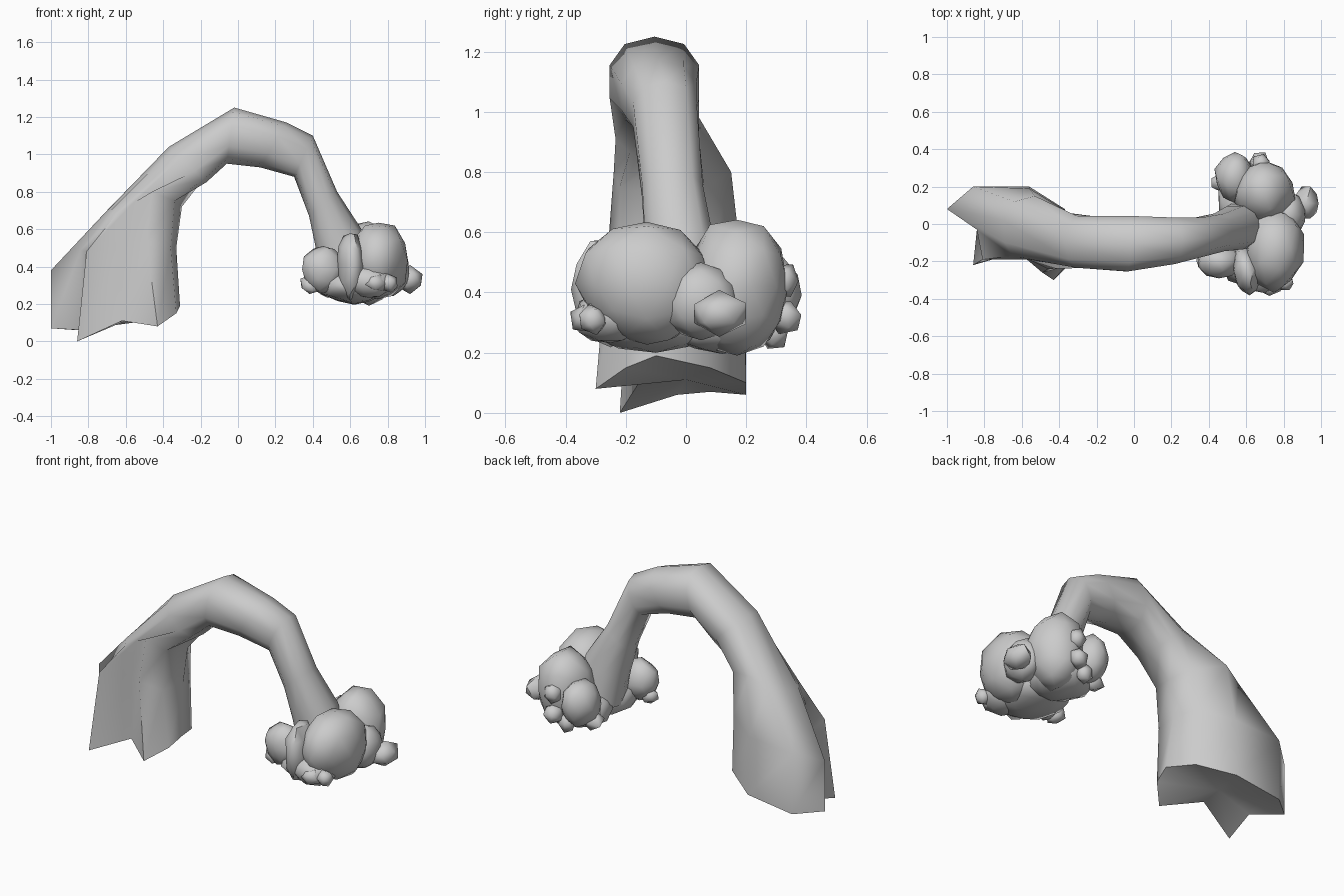
import bpy, bmesh, math, random
from mathutils import Vector, Euler

if "Cube" in bpy.data.objects:
    bpy.data.objects.remove(bpy.data.objects["Cube"])

random.seed(4)
N = 10  # sides of the trunk


def finish(bm, name, angle):
    bmesh.ops.recalc_face_normals(bm, faces=bm.faces)
    me = bpy.data.meshes.new(name)
    bm.to_mesh(me)
    bm.free()
    ob = bpy.data.objects.new(name, me)
    bpy.context.collection.objects.link(ob)
    bpy.ops.object.select_all(action='DESELECT')
    ob.select_set(True)
    bpy.context.view_layer.objects.active = ob
    bpy.ops.object.shade_smooth_by_angle(angle=math.radians(angle))
    return ob


def arch_ring(outer, inner, y0, y1):
    """Slightly boxy section between an outer and an inner (x, z) point of the arch."""
    o, i = Vector((outer[0], 0, outer[1])), Vector((inner[0], 0, inner[1]))
    c, d = (o + i) / 2, (o - i) / 2
    c.y = (y0 + y1) / 2
    ring = []
    for k in range(N):
        a = 2 * math.pi * k / N
        ca, sa = (math.copysign(abs(f) ** .85, f) for f in (math.cos(a), math.sin(a)))
        ring.append(c + d * ca + Vector((0, -(y1 - y0) / 2 * sa, 0)))
    return ring


# Flared, root-like foot of the trunk
rings = [
    [(-1, .08, .07), (-.84, -.03, .06), (-.86, -.22, 0), (-.62, -.15, .11), (-.43, -.3, .08),
     (-.33, -.2, .15), (-.31, -.1, .19), (-.37, .08, .15), (-.56, .2, .1), (-.86, .2, .06)],
    [(-1, .08, .38), (-.84, -.03, .49), (-.81, -.19, .48), (-.62, -.15, .5), (-.49, -.26, .54),
     (-.36, -.22, .5), (-.33, -.06, .5), (-.38, .08, .5), (-.56, .19, .45), (-.86, .2, .43)],
    [(-.7, .02, .7), (-.69, -.1, .69), (-.65, -.17, .68), (-.56, -.19, .74), (-.46, -.24, .8),
     (-.34, -.22, .75), (-.3, -.06, .72), (-.36, .06, .75), (-.53, .15, .8), (-.64, .12, .74)],
]
# Arched upper trunk
rings += [arch_ring(*r) for r in [
    ((-.37, 1.04), (-.17, .85), -.24, .05),
    ((-.02, 1.25), (-.06, .95), -.26, .05),
    ((.26, 1.17), (.12, .93), -.22, .04),
    ((.4, 1.1), (.3, .88), -.18, .04),
    ((.53, .8), (.38, .67), -.15, .06),
    ((.66, .6), (.42, .48), -.14, .1),
    ((.72, .35), (.45, .3), -.13, .12),
]]
bm = bmesh.new()
loops = [[bm.verts.new(p) for p in ring] for ring in rings]
for a, b in zip(loops, loops[1:]):
    for k in range(N):
        bm.faces.new((a[k], a[(k + 1) % N], b[(k + 1) % N], b[k]))
foot = bm.verts.new((-.6, 0, .11))
for k in range(N):
    bm.faces.new((loops[0][k], loops[0][(k + 1) % N], foot))
bm.faces.new(loops[-1])
finish(bm, "arched_trunk", 60)


def blob(name, c, r, sub=2, rot=(0, 0, 0), jit=.07):
    """Irregular faceted ellipsoid."""
    bm = bmesh.new()
    bmesh.ops.create_icosphere(bm, subdivisions=sub, radius=1.03)
    e = Euler([math.radians(v) for v in rot])
    for v in bm.verts:
        p = v.co * random.uniform(1 - jit, 1 + jit)
        p = Vector((p.x * r[0], p.y * r[1], p.z * r[2]))
        p.rotate(e)
        v.co = p + Vector(c)
    finish(bm, name, 55)


# Main foliage clumps
for n, c, r, rot in [
    ("front", (.75, -.13, .43), (.155, .22, .205), (0, 0, 0)),
    ("back", (.7, .17, .42), (.16, .165, .22), (0, 0, 0)),
    ("back_left", (.54, .25, .39), (.105, .13, .14), (0, 0, 0)),
    ("front_left", (.455, -.2, .385), (.11, .09, .12), (0, 0, 0)),
    ("front_plate", (.6, -.25, .41), (.07, .13, .175), (0, 0, 8)),
    ("right", (.83, .05, .37), (.09, .12, .12), (0, 0, 0)),
    ("lower", (.62, -.1, .3), (.18, .23, .095), (0, 0, 0)),
    ("lower_back", (.62, .12, .3), (.17, .18, .1), (0, 0, 0)),
    ("front_low", (.7, -.25, .32), (.13, .12, .09), (0, 0, 0)),
]:
    blob("foliage_" + n, c, r, 2, rot)

# Small buds around the clumps
buds = [
    ((.92, .11, .33), (.08, .095, .07)), ((.74, -.33, .31), (.065, .05, .05)),
    ((.81, -.31, .31), (.05, .05, .045)), ((.385, -.2, .3), (.045, .06, .05)),
    ((.67, .33, .32), (.06, .05, .06)), ((.68, .32, .44), (.06, .05, .06)),
    ((.48, .22, .29), (.06, .07, .05)), ((.6, .29, .27), (.06, .05, .05)),
]
for i, (c, r) in enumerate(buds):
    blob(f"bud_{i + 1}", c, r, 1, (20 * i, 15 * i, 35 * i), .1)
